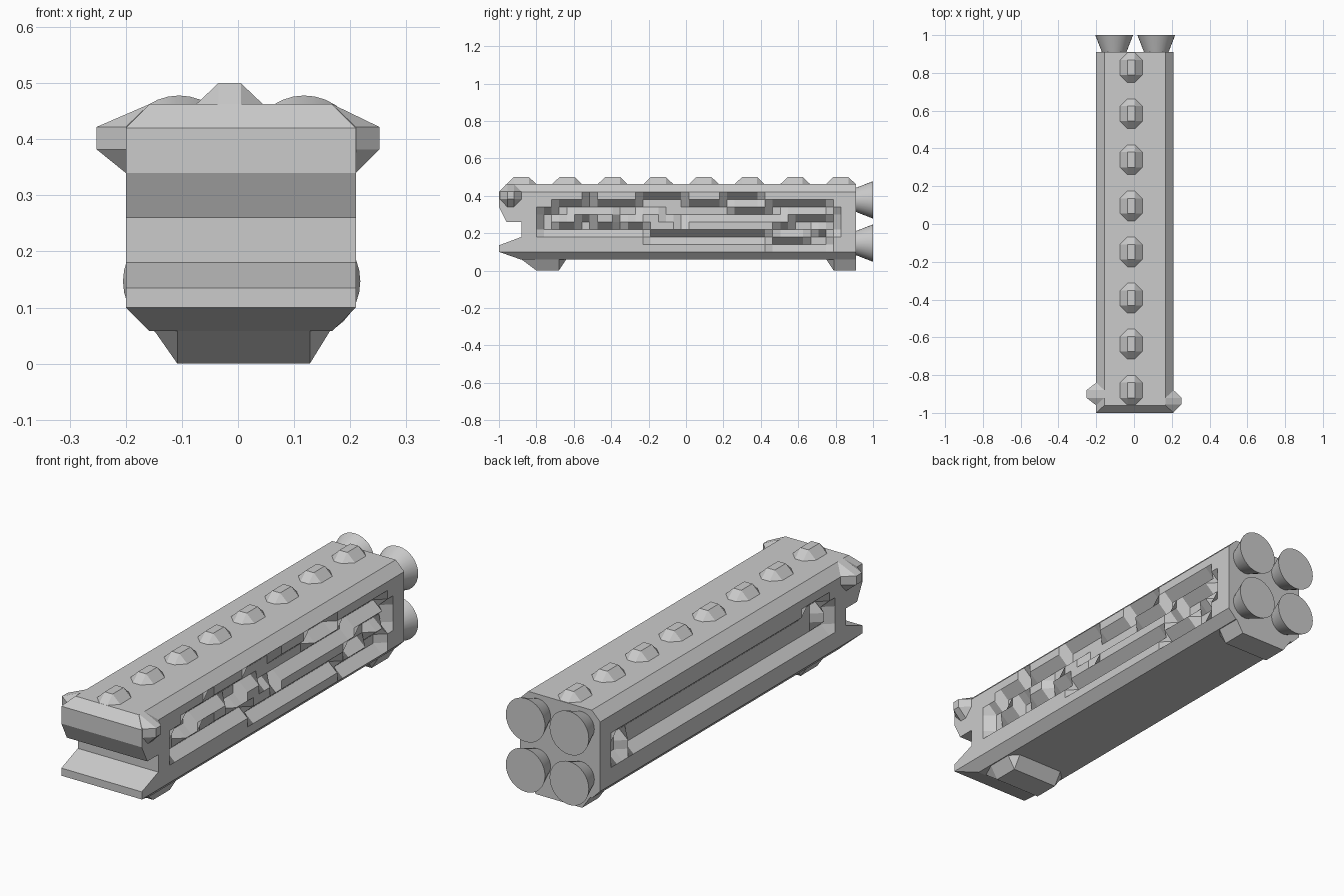
import bpy
import bmesh
import math
from mathutils import Matrix, Vector

cube = bpy.data.objects.get("Cube")
if cube:
    bpy.data.objects.remove(cube, do_unlink=True)

GREY = (0.6, 0.6, 0.6, 1.0)
mat = bpy.data.materials.new("hull_grey")
mat.use_nodes = True
mat.diffuse_color = GREY
mat.node_tree.nodes["Principled BSDF"].inputs["Base Color"].default_value = GREY

LEFT, RIGHT = 0.21, -0.2          # side walls
LOW, HIGH = 0.1, 0.42             # side wall heights
BACK = 0.91
PANEL = (-0.8, 0.83)              # recessed stretch of the side walls


def finish(name, bm, recalc=True):
    if recalc:
        bmesh.ops.recalc_face_normals(bm, faces=bm.faces[:])
    mesh = bpy.data.meshes.new(name)
    bm.to_mesh(mesh)
    bm.free()
    mesh.materials.append(mat)
    obj = bpy.data.objects.new(name, mesh)
    bpy.context.collection.objects.link(obj)
    return obj


def convex(name, points):
    bm = bmesh.new()
    for p in points:
        bm.verts.new(p)
    bmesh.ops.convex_hull(bm, input=bm.verts[:])
    bmesh.ops.dissolve_limit(bm, angle_limit=0.01, verts=bm.verts[:], edges=bm.edges[:])
    return finish(name, bm)


def bevel_block(name, tip, base, tip_z, base_z):
    """Block with a rectangular tip and an octagonal base: (x0, x1, y0, y1)."""
    a, b, c, d = tip
    e, f, g, h = base
    pts = [(x, y, tip_z) for x in (a, b) for y in (c, d)]
    pts += [(x, y, base_z) for x in (e, f) for y in (c, d)]
    pts += [(x, y, base_z) for x in (a, b) for y in (g, h)]
    return convex(name, pts)


def cut(bm, point, normal, clear=False):
    bmesh.ops.bisect_plane(bm, geom=bm.verts[:] + bm.edges[:] + bm.faces[:], dist=1e-5,
                           plane_co=point, plane_no=normal, clear_outer=clear)
    if clear:
        bmesh.ops.holes_fill(bm, edges=[e for e in bm.edges if e.is_boundary])


# Hull: side profile swept across, with chamfered long edges
profile = [(-0.96, 0.463), (-1, HIGH), (-1, 0.34), (-0.96, 0.26), (-0.88, 0.26), (-0.88, 0.18),
           (-1, 0.135), (-1, LOW), (-0.88, 0.058), (BACK, 0.058), (BACK, 0.463)]
bm = bmesh.new()
face = bm.faces.new([bm.verts.new((RIGHT, y, z)) for y, z in profile])
swept = bmesh.ops.extrude_face_region(bm, geom=[face])["geom"]
bmesh.ops.translate(bm, vec=(LEFT - RIGHT, 0, 0),
                    verts=[v for v in swept if isinstance(v, bmesh.types.BMVert)])
bmesh.ops.recalc_face_normals(bm, faces=bm.faces[:])
for wall, side in ((LEFT, 1), (RIGHT, -1)):
    cut(bm, (wall, 0, HIGH), (side, 0, 1), True)
    cut(bm, (wall, 0, LOW), (side, 0, -1), True)
for y in PANEL:
    cut(bm, (0, y, 0), (0, 1, 0))
# Open the side walls where the recessed panels sit
bmesh.ops.recalc_face_normals(bm, faces=bm.faces[:])
bm.normal_update()
opening = [f for f in bm.faces if abs(f.normal.x) > 0.95
           and PANEL[0] < f.calc_center_median().y < PANEL[1]]
bmesh.ops.delete(bm, geom=opening, context="FACES")
finish("hull", bm, False)


# Side panels: sloped relief on a regular grid, from sunken and raised areas
COLS, ROWS, DEPTH = 40, 8, 0.045


def side_panel(name, wall, side, sunken, raised):
    level = {}
    for areas, value in ((sunken, DEPTH), (raised, 0)):
        for i0, i1, j0, j1 in areas:
            for i in range(i0, i1 + 1):
                for j in range(j0, j1 + 1):
                    level[i, j] = value
    bm = bmesh.new()
    grid = {}
    for i in range(COLS + 1):
        for j in range(ROWS + 1):
            y = PANEL[0] + (PANEL[1] - PANEL[0]) * i / COLS
            z = LOW + (HIGH - LOW) * j / ROWS
            grid[i, j] = bm.verts.new((wall - side * level.get((i, j), 0), y, z))
    for i in range(COLS):
        for j in range(ROWS):
            quad = [grid[i, j], grid[i + 1, j], grid[i + 1, j + 1], grid[i, j + 1]]
            bm.faces.new(quad if side > 0 else quad[::-1])
    return finish(name, bm, False)


side_panel("left_side_panel", LEFT, 1,
           sunken=[(1, 2, 3, 5), (3, 14, 3, 6), (15, 30, 2, 6), (31, 38, 1, 6),
                   (7, 7, 7, 7), (14, 19, 7, 7), (25, 29, 7, 7), (39, 39, 3, 5)],
           raised=[(3, 5, 4, 4), (5, 7, 5, 5), (8, 10, 4, 5), (12, 15, 4, 4), (14, 16, 5, 5),
                   (16, 18, 4, 4), (15, 31, 3, 3), (20, 33, 4, 4), (26, 30, 6, 6),
                   (31, 35, 2, 2), (33, 38, 5, 5), (37, 38, 3, 3)])
side_panel("right_side_panel", RIGHT, -1,
           sunken=[(1, 39, 3, 5), (2, 5, 6, 6)],
           raised=[(2, 2, 4, 5), (37, 37, 3, 4)])

# Row of raised blocks along the roof
for k in range(8):
    y = -0.88 + 0.244 * k
    bevel_block(f"roof_block_{k + 1}", (-0.035, 0.005, y - 0.04, y + 0.04),
                (-0.075, 0.045, y - 0.08, y + 0.08), 0.5, 0.462)

# Feet under the front and back
bevel_block("front_foot", (-0.108, 0.128, -0.8, -0.68), (-0.15, 0.165, -0.88, -0.64), 0, 0.06)
bevel_block("back_foot", (-0.108, 0.128, 0.79, BACK), (-0.15, 0.165, 0.75, BACK), 0, 0.06)

# Side pods beside the nose
for name, side, wall, y0, y1 in (("left_pod", 1, LEFT, -0.955, -0.92),
                                 ("right_pod", -1, RIGHT, -0.92, -0.88)):
    tip_x = side * 0.252
    roof_x = wall - side * 0.043
    points = [(tip_x, y, z) for y in (y0, y1) for z in (0.382, 0.422)]
    points += [(wall, y, z) for y in (y0 - 0.04, y1 + 0.04) for z in (0.382, 0.422)]
    points += [(wall, y, 0.34) for y in (y0, y1)]
    points += [(roof_x, y, 0.463) for y in (y0, y1)]
    convex(name, points)

# Four flared engine nozzles
for side, x in (("right", -0.105), ("left", 0.118)):
    for height, z in (("lower", 0.147), ("upper", 0.378)):
        bm = bmesh.new()
        place = Matrix.Translation(Vector((x, (BACK + 1) / 2, z))) @ Matrix.Rotation(-math.pi / 2, 4, "X")
        bmesh.ops.create_cone(bm, cap_ends=True, segments=32, radius1=0.065, radius2=0.1,
                              depth=1 - BACK, matrix=place)
        nozzle = finish(f"{height}_{side}_nozzle", bm)
        bpy.ops.object.select_all(action="DESELECT")
        nozzle.select_set(True)
        bpy.context.view_layer.objects.active = nozzle
        bpy.ops.object.shade_smooth_by_angle(angle=math.radians(35))
